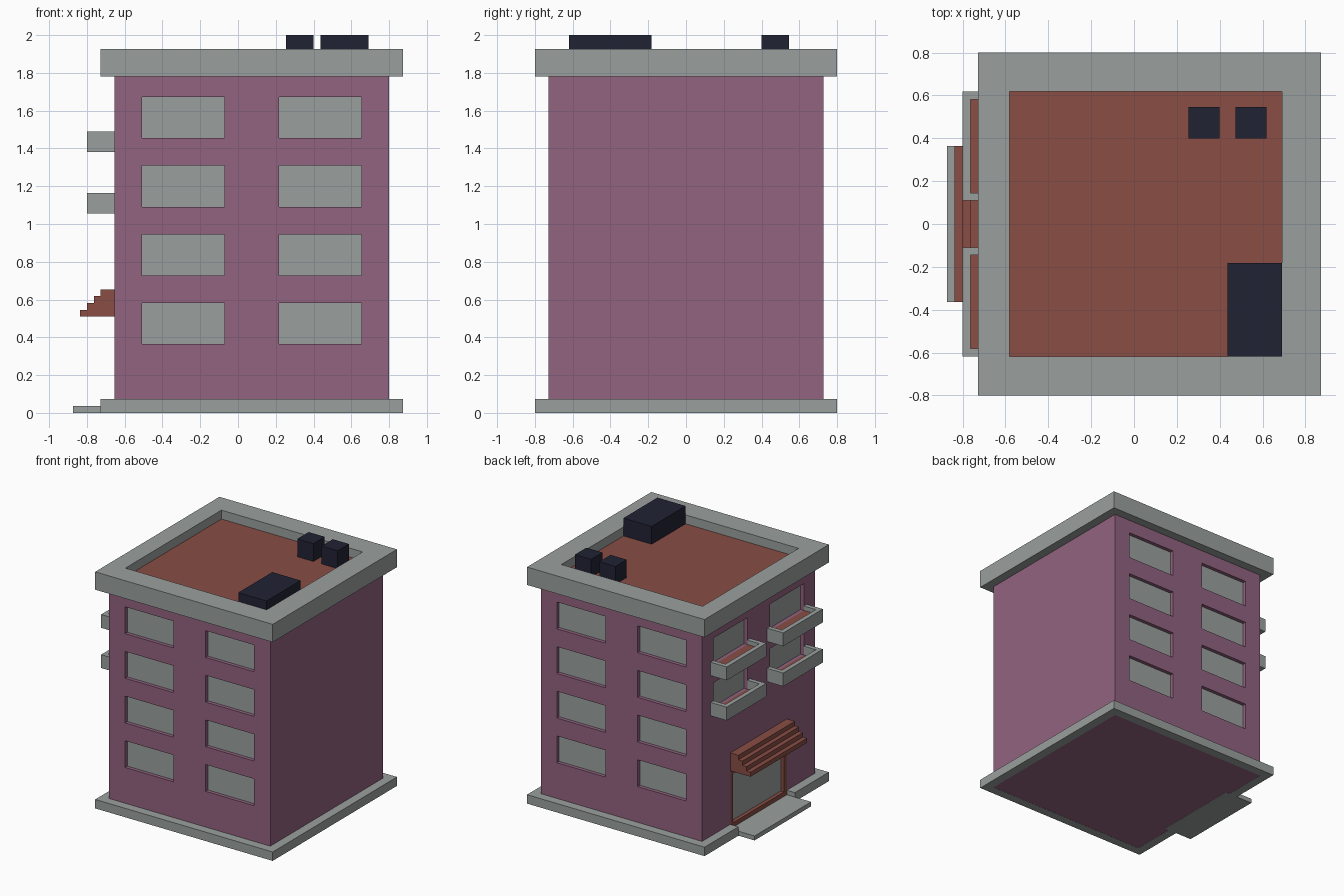
import bpy, bmesh

if "Cube" in bpy.data.objects:
    bpy.data.objects.remove(bpy.data.objects["Cube"])

U = 2 / 55  # the model sits on a block grid: 48 x 44 x 55 cells


def material(name, hex_rgb):
    def lin(c):
        c /= 255
        return c / 12.92 if c <= 0.04045 else ((c + 0.055) / 1.055) ** 2.4
    m = bpy.data.materials.new(name)
    rgb = [lin((hex_rgb >> s) & 255) for s in (16, 8, 0)]
    m.diffuse_color = (*rgb, 1)
    m.use_nodes = True
    m.node_tree.nodes["Principled BSDF"].inputs["Base Color"].default_value = m.diffuse_color
    return m


PINK = material("pink_wall", 0x926380)
GREY = material("grey_concrete", 0x9AA09F)
RED = material("brick_red", 0x894D45)
NAVY = material("dark_navy", 0x212234)


def boxes(name, mat, spans):
    """One object from boxes given as (x0, x1, y0, y1, z0, z1) in grid cells."""
    bm = bmesh.new()
    for x0, x1, y0, y1, z0, z1 in spans:
        geo = bmesh.ops.create_cube(bm, size=1)
        for v in geo["verts"]:
            v.co = (((x0 + x1) / 2 + v.co.x * (x1 - x0) - 24) * U,
                    ((y0 + y1) / 2 + v.co.y * (y1 - y0) - 22) * U,
                    ((z0 + z1) / 2 + v.co.z * (z1 - z0)) * U)
    me = bpy.data.meshes.new(name)
    bm.to_mesh(me)
    bm.free()
    ob = bpy.data.objects.new(name, me)
    me.materials.append(mat)
    bpy.context.collection.objects.link(ob)
    return ob


# Window recesses (one cell deep) and their panes
cuts, panes = [], []
for z in (10, 20, 30, 40):
    for x in (10, 30):
        cuts += [(x, x + 12, 1, 3, z, z + 6), (x, x + 12, 41, 43, z, z + 6)]
        panes += [(x, x + 12, 2.8, 3.05, z, z + 6), (x, x + 12, 40.95, 41.2, z, z + 6)]
for z in (30, 40):
    for y in (6, 26):
        cuts.append((5, 7, y, y + 12, z, z + 6))
        panes.append((6.8, 7.05, y, y + 12, z, z + 6))
cuts.append((5, 7, 12, 32, 1, 14))  # doorway

# Walls with the recesses cut out
walls = boxes("walls", PINK, [(6, 46, 2, 42, 0.03, 49)])
cutter = boxes("recess_cutter", PINK, cuts)
cutter.hide_render = True
mod = walls.modifiers.new("recesses", "BOOLEAN")
mod.operation = "DIFFERENCE"
mod.solver = "EXACT"
mod.object = cutter
bpy.context.view_layer.objects.active = walls
bpy.ops.object.modifier_apply(modifier=mod.name)
bpy.data.objects.remove(cutter)
boxes("window_panes", GREY, panes)

# Base ledge, open at the door, and the entrance step
boxes("base_ledge", GREY, [(4, 48, 0, 2, 0, 2), (4, 48, 42, 44, 0, 2), (46, 48, 2, 42, 0, 2),
                           (4, 6, 2, 12, 0, 2), (4, 6, 32, 42, 0, 2)])
boxes("entrance_step", GREY, [(0, 7, 12, 32, 0, 1)])

# Door with frame and stepped awning
boxes("door_frame", RED, [(6, 7, 12, 13, 1, 14), (6, 7, 31, 32, 1, 14),
                          (6, 7, 13, 31, 1, 2), (6, 7, 13, 31, 13, 14)])
boxes("door_pane", GREY, [(6.8, 7.05, 13, 31, 2, 13)])
boxes("awning", RED, [(1 + s, 6, 12, 32, 14 + s, 15 + s) for s in range(4)])

# Balconies: slab, three rails and a red floor plate
for level, bottom, floor in (("lower", 29, 30), ("upper", 38, 40)):
    for side, y in (("right", 5), ("left", 25)):
        boxes(f"{level}_{side}_balcony", GREY, [
            (2, 3, y, y + 14, bottom, bottom + 3),
            (3, 6, y, y + 1, bottom, bottom + 3),
            (3, 6, y + 13, y + 14, bottom, bottom + 3),
            (3, 6, y + 1, y + 13, bottom, floor - 0.2)])
        boxes(f"{level}_{side}_balcony_floor", RED,
              [(3, 6, y + 1, y + 13, floor - 0.2, floor)])

# Roof parapet, roof floor and rooftop units
boxes("parapet", GREY, [(4, 48, 0, 5, 49, 53), (4, 48, 39, 44, 49, 53),
                        (4, 8, 5, 39, 49, 53), (43, 48, 5, 39, 49, 53)])
boxes("roof_floor", RED, [(8, 43, 5, 39, 49, 51)])
boxes("rooftop_units", NAVY, [(31, 35, 33, 37, 51, 55), (37, 41, 33, 37, 51, 55),
                              (36, 43, 5, 17, 51, 55)])
